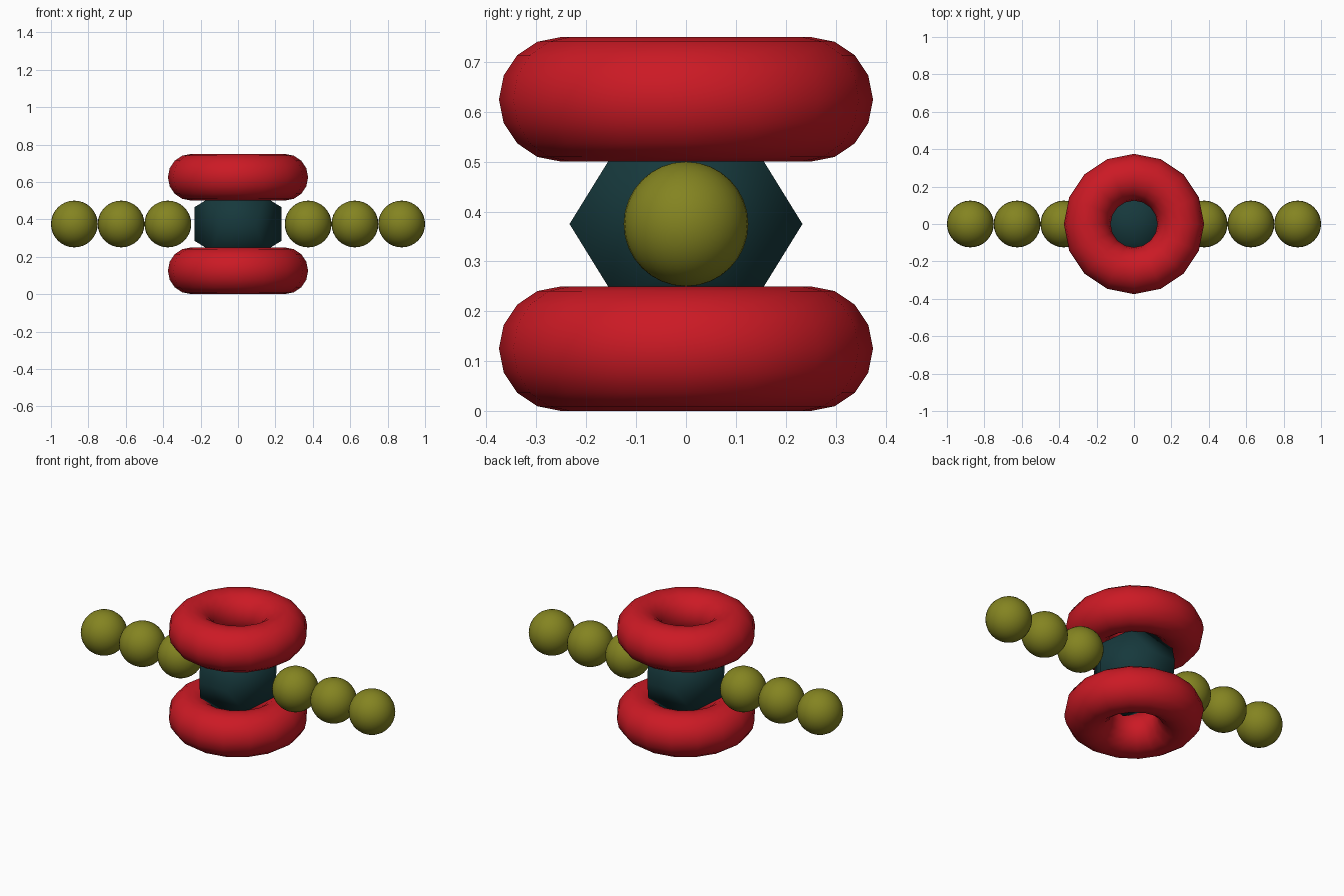
import bpy, bmesh
from math import sqrt

if "Cube" in bpy.data.objects:
    bpy.data.objects.remove(bpy.data.objects["Cube"])

MID_Z, UNIT = 0.375, 0.125


def material(name, rgb):
    mat = bpy.data.materials.new(name)
    mat.diffuse_color = (*rgb, 1)
    mat.use_nodes = True
    mat.node_tree.nodes["Principled BSDF"].inputs["Base Color"].default_value = mat.diffuse_color
    return mat


red = material("red", (0.60, 0.01, 0.018))
olive = material("olive", (0.23, 0.23, 0.015))
teal = material("dark_teal", (0.008, 0.04, 0.045))


def finish(obj, name, mat):
    obj.name = name
    obj.data.materials.append(mat)
    for p in obj.data.polygons:
        p.use_smooth = True


# Upper and lower rings
for name, z in (("lower_ring", UNIT), ("upper_ring", 5 * UNIT)):
    bpy.ops.mesh.primitive_torus_add(major_radius=2 * UNIT, minor_radius=UNIT,
                                     major_segments=16, minor_segments=16,
                                     location=(0, 0, z))
    finish(bpy.context.object, name, red)

# Rows of beads on both sides
for side, sign in (("left", -1), ("right", 1)):
    for i in range(3):
        bpy.ops.mesh.primitive_uv_sphere_add(segments=32, ring_count=16, radius=UNIT,
                                             location=(sign * (3 + 2 * i) * UNIT, 0, MID_Z))
        finish(bpy.context.object, f"{side}_bead_{i + 1}", olive)

# Twelve-sided core: hull of a cube and three golden rectangles
phi = (1 + sqrt(5)) / 2
scale = 2 * UNIT / sqrt(3)
signs = (-1, 1)
bm = bmesh.new()
points = [(x, y, z) for x in signs for y in signs for z in signs]
for a in signs:
    for b in signs:
        points += [(a / phi, b * phi, 0), (0, a / phi, b * phi), (a * phi, 0, b / phi)]
for p in points:
    bm.verts.new([c * scale for c in p])
bmesh.ops.convex_hull(bm, input=bm.verts)
bmesh.ops.dissolve_limit(bm, angle_limit=0.05, verts=bm.verts, edges=bm.edges)
bmesh.ops.recalc_face_normals(bm, faces=bm.faces)
mesh = bpy.data.meshes.new("core")
bm.to_mesh(mesh)
bm.free()
core = bpy.data.objects.new("core", mesh)
core.location.z = MID_Z
bpy.context.collection.objects.link(core)
finish(core, "core", teal)
